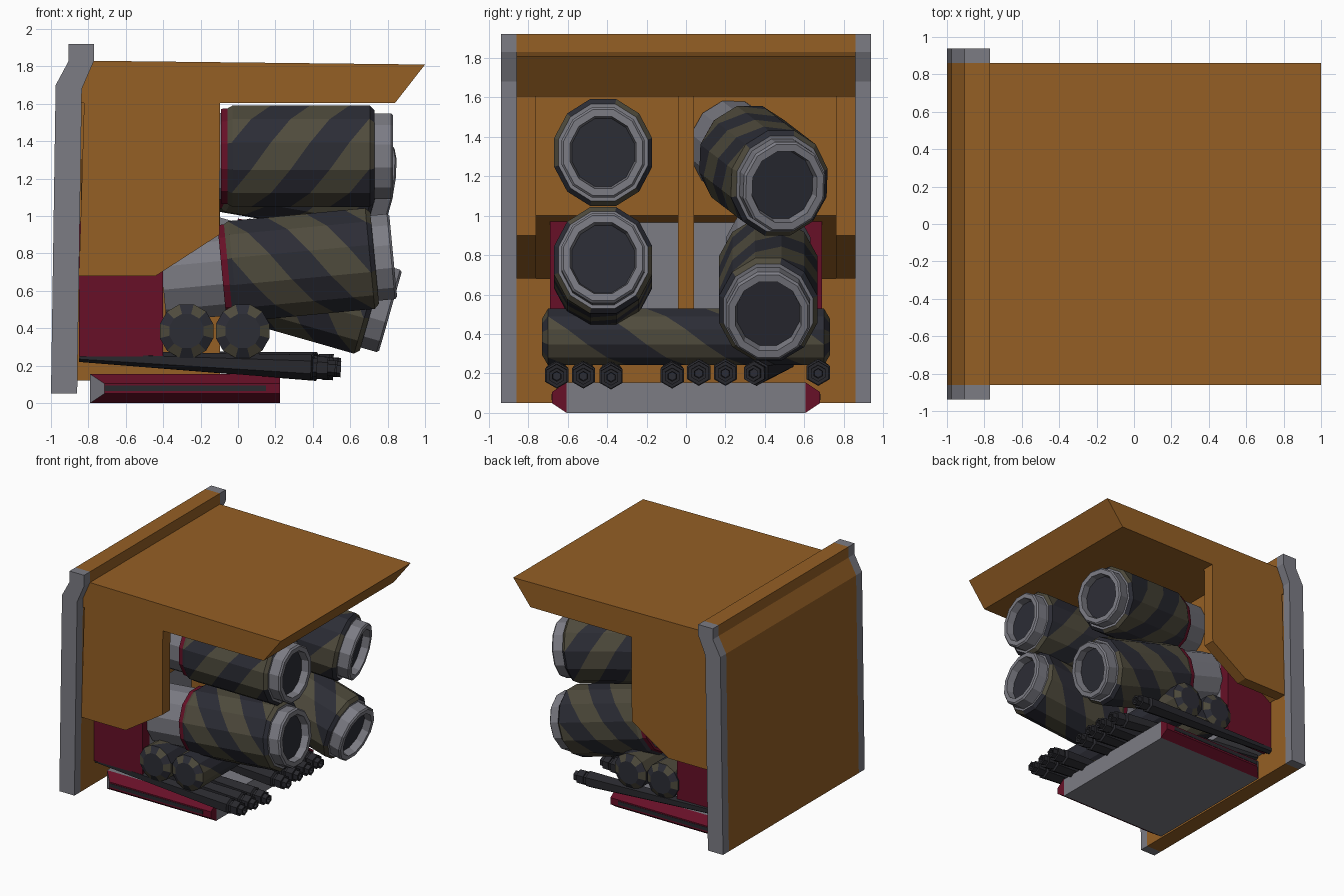
import bpy, bmesh, math
from mathutils import Vector, Matrix

if "Cube" in bpy.data.objects:
    bpy.data.objects.remove(bpy.data.objects["Cube"])

MATS = {}
for mname, c in {"orange": (.30, .115, .018), "red": (.135, .005, .02), "grey": (.2, .2, .23),
                 "dark": (.025, .026, .036), "olive": (.078, .07, .046), "charcoal": (.021, .021, .026)}.items():
    m = bpy.data.materials.new(mname)
    m.diffuse_color = (*c, 1)
    m.use_nodes = True
    m.node_tree.nodes["Principled BSDF"].inputs["Base Color"].default_value = m.diffuse_color
    MATS[mname] = m
IDX = {n: i for i, n in enumerate(MATS)}


def finish(bm, name, matrix=None):
    bmesh.ops.recalc_face_normals(bm, faces=bm.faces)
    me = bpy.data.meshes.new(name)
    if matrix:
        bm.transform(matrix)
    bm.to_mesh(me)
    bm.free()
    for m in MATS.values():
        me.materials.append(m)
    ob = bpy.data.objects.new(name, me)
    bpy.context.collection.objects.link(ob)
    return ob


def prism(name, pts, y0, y1, mat):
    """Extrude an x-z outline from y0 to y1."""
    bm = bmesh.new()
    a = [bm.verts.new((x, y0, z)) for x, z in pts]
    b = [bm.verts.new((x, y1, z)) for x, z in pts]
    n = len(pts)
    bm.faces.new(a)
    bm.faces.new(b[::-1])
    for i in range(n):
        bm.faces.new((a[i], a[(i + 1) % n], b[(i + 1) % n], b[i]))
    for f in bm.faces:
        f.material_index = IDX[mat]
    return finish(bm, name)


def box(name, x0, x1, y0, y1, z0, z1, mat):
    return prism(name, [(x0, z0), (x1, z0), (x1, z1), (x0, z1)], y0, y1, mat)


def lathe(name, prof, matrix, n=12, squash=1.0, caps=("grey", "dark"), step=0, band=1, off=0):
    """Turn (t, r, colour of the segment up to here) around local x; 'camo' gets helical stripes."""
    bm = bmesh.new()
    pt = lambda t, r, i: Vector((t, squash * r * math.cos(math.tau * (i + .5) / n),
                                 r * math.sin(math.tau * (i + .5) / n)))
    rings = [[bm.verts.new(pt(t, r, i)) for i in range(n)] for t, r, _ in prof]
    for ring, c in ((rings[0], caps[0]), (rings[-1], caps[1])):
        bm.faces.new(ring).material_index = IDX[c]
    camo = []
    for k in range(1, len(prof)):
        (t0, r0, _), (t1, r1, mat) = prof[k - 1], prof[k]
        for i in range(n):
            j = (i + 1) % n
            f = bm.faces.new((rings[k - 1][i], rings[k - 1][j], rings[k][j], rings[k][i]))
            if mat == "camo":
                camo.append((f, i, t0, t1, r0, r0 == r1))
            elif mat == "wedge":
                f.material_index = IDX["olive" if i % 2 else "dark"]
            else:
                f.material_index = IDX[mat]
    bm.normal_update()
    for f, i, t0, t1, r, straight in camo:
        geom = [f] + list(f.edges) + list(f.verts)
        nrm = f.normal.copy()
        if straight:
            lo = math.floor((t0 - off - abs(step) * (n + 1)) / band)
            hi = math.ceil((t1 - off + abs(step) * (n + 1)) / band)
            for k in range(lo, hi + 1):
                A = pt(off + k * band + step * i, r, i)
                B = pt(off + k * band + step * (i + 1), r, i + 1)
                if max(A.x, B.x) <= t0 or min(A.x, B.x) >= t1:
                    continue
                geom = bmesh.ops.bisect_plane(bm, geom=geom, dist=1e-5, plane_co=A,
                                              plane_no=(B - A).cross(nrm).normalized())["geom"]
        for g in geom:
            if isinstance(g, bmesh.types.BMFace) and g.is_valid:
                c = g.calc_center_median()
                idx = (math.atan2(c.z, c.y / squash) / math.tau * n - .5) % n
                v = (c.x - off - step * idx) / band
                g.material_index = IDX["olive" if math.floor(v) % 2 else "dark"]
    return finish(bm, name, matrix)


def aim(tip, direction):
    """Matrix placing local x=0 at tip with +x along direction, keeping local z upright."""
    x = Vector(direction).normalized()
    y = Vector((0, 0, 1)).cross(x).normalized()
    z = x.cross(y)
    return Matrix.Translation(tip) @ Matrix((x, y, z)).transposed().to_4x4()


# Back panel with grey side rims
rim = [(-1, .05), (-.86, .05), (-.835, 1.68), (-.77, 1.83), (-.77, 1.92), (-.905, 1.92), (-.905, 1.83), (-.975, 1.7)]
prism("back_panel", rim, -.86, .86, "orange")
for s, side in ((-1, "front"), (1, "rear")):
    prism(side + "_rim", rim, s * .86, s * .938, "grey")
    # Side wall under the roof
    prism(side + "_side_wall", [(-.85, .68), (-.44, .68), (-.1, .9), (-.095, 1.61), (-.095, 1.7), (-.82, 1.7)],
          s * .76, s * .86, "orange")
    # Red flanks of the machinery box
    box(side + "_box_flank", -.85, -.4, s * .6, s * .69, .25, .97, "red")

# Roof, inner housing and centre rib
prism("roof", [(-.78, 1.83), (1, 1.81), (.84, 1.605), (-.84, 1.605), (-.84, 1.69)], -.86, .86, "orange")
prism("inner_housing", [(-.84, .68), (-.36, 1.0), (-.36, 1.65), (-.84, 1.65)], -.76, .76, "orange")
box("centre_rib", -.86, -.095, -.04, .04, .12, 1.65, "orange")
box("machinery_box", -.85, -.405, -.6, .6, .26, .965, "grey")

# Base plate with bevelled red skids and slots
box("base_plate", -.79, .22, -.605, .605, 0, .155, "grey")
for s, side in ((-1, "front"), (1, "rear")):
    bm = bmesh.new()
    sec = [(.605, 0), (.68, .05), (.68, .105), (.605, .155)]
    a = [bm.verts.new((-.715 if y > .65 else -.79, s * y, z)) for y, z in sec]
    b = [bm.verts.new((.225, s * y, z)) for y, z in sec]
    bm.faces.new(a).material_index = IDX["grey"]
    bm.faces.new(b).material_index = IDX["red"]
    for i in range(4):
        j = (i + 1) % 4
        bm.faces.new((a[i], a[j], b[j], b[i])).material_index = IDX["red"]
    finish(bm, side + "_skid")
    box(side + "_skid_slot", -.71, .15, s * .679, s * .683, .065, .095, "charcoal")

# Four barrels: red collar, striped jacket, hollow grey muzzle
barrel = [(-1.24, .24, ""), (-.92, .24, "grey"), (-.92, .262, "red"), (-.885, .265, "red"), (-.86, .28, "camo"),
          (-.125, .28, "camo"), (-.1, .255, "camo"), (-.1, .237, "grey"), (-.012, .237, "grey"),
          (0, .225, "grey"), (0, .188, "grey"), (-.06, .178, "grey")]
for name, tip, d, s in (("upper_front_barrel", (.83, -.42, 1.32), (1, 0, 0), -1),
                        ("lower_front_barrel", (.83, -.42, .785), (1, 0, .095), 1),
                        ("upper_rear_barrel", (.79, .5, 1.145), (.95, .215, -.165), -1),
                        ("lower_rear_barrel", (.815, .417, .49), (.96, 0, -.275), 1)):
    lathe(name, barrel, aim(tip, d), squash=.92, step=s * .105, band=.21, off=.08)

# Two striped rolls lying across
roll = [(-.73, .095, ""), (-.7, .148, "wedge"), (.7, .148, "camo"), (.73, .095, "wedge")]
for i, x in enumerate((-.275, .025)):
    lathe("roll_%d" % (i + 1), roll, aim((x, 0, .385), (0, 1, 0)), caps=("dark", "dark"),
          step=.1, band=.3, off=.1 * i)

# Fan of small hexagonal rods with stepped tips
for i, (y, tx, tz, ry) in enumerate(((-.655, .52, .2, -.655), (-.52, .53, .2, -.52), (-.38, .55, .195, -.38),
                                     (-.07, .52, .2, -.07), (.065, .53, .215, .065), (.2, .54, .215, .2),
                                     (.34, .53, .215, .52), (.67, .55, .215, .67))):
    L = tx + .85
    rod = [(-L, .03, ""), (-.13, .068, "charcoal"), (-.12, .05, "charcoal"), (-.1, .05, "charcoal"),
           (-.1, .06, "charcoal"), (-.04, .06, "charcoal"), (-.04, .042, "charcoal"), (0, .042, "charcoal"),
           (0, .025, "charcoal"), (-.03, .022, "charcoal")]
    lathe("rod_%d" % (i + 1), rod, aim((tx, y, tz - .015), (L, y - ry, tz - .015 - .25)), n=6,
          caps=("charcoal", "dark"))
